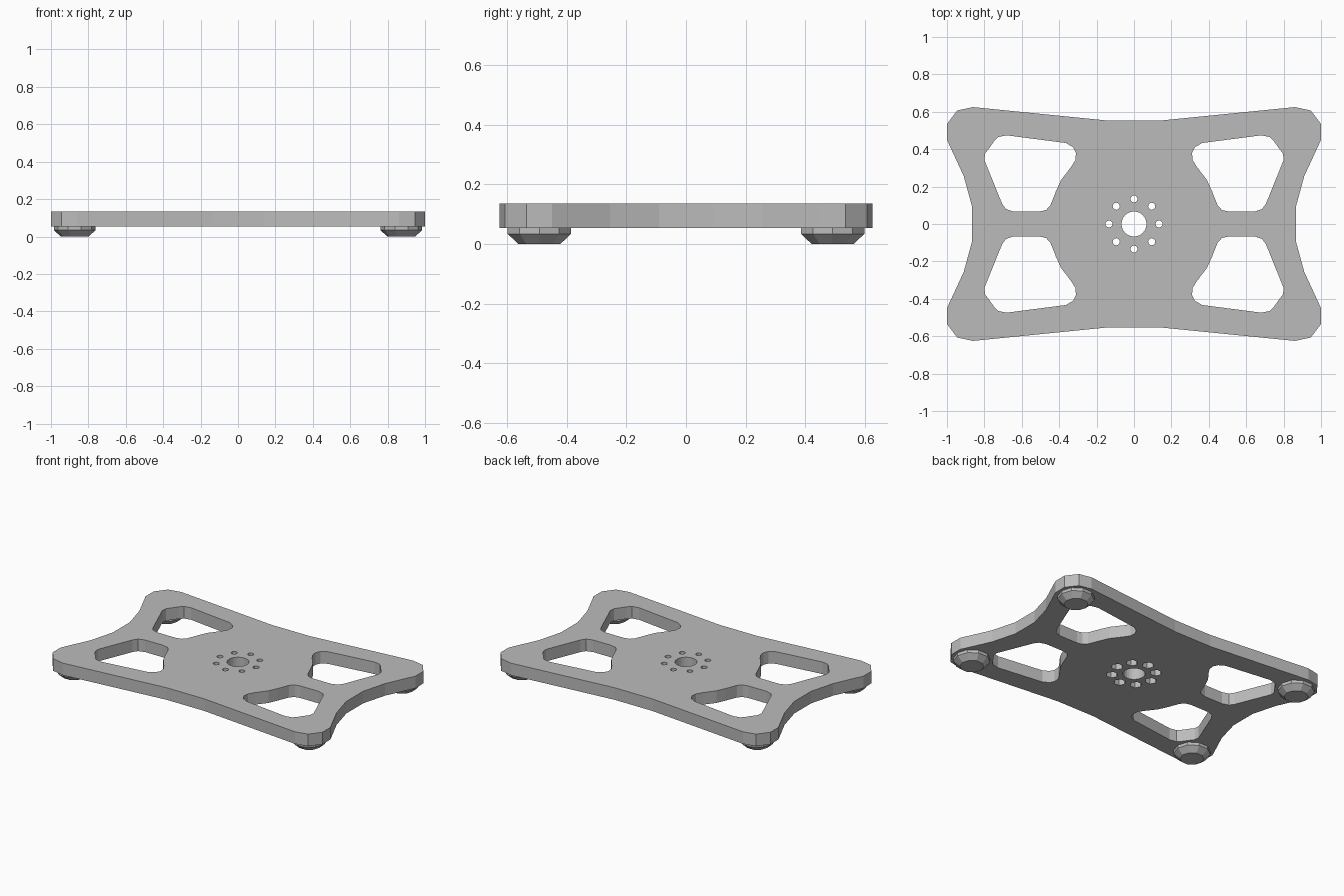
import bpy, bmesh
from math import cos, sin, pi

BOTTOM, TOP = 0.054, 0.135

cube = bpy.data.objects.get("Cube")
if cube:
    bpy.data.objects.remove(cube, do_unlink=True)

grey = bpy.data.materials.new("plain_grey")
grey.use_nodes = True
grey.diffuse_color = (0.5, 0.5, 0.5, 1)
grey.node_tree.nodes["Principled BSDF"].inputs["Base Color"].default_value = (0.5, 0.5, 0.5, 1)


def loft(name, rings):
    """Solid skinned through rings of (points, z), capped at both ends."""
    bm = bmesh.new()
    loops = [[bm.verts.new((x, y, z)) for x, y in pts] for pts, z in rings]
    n = len(loops[0])
    for low, high in zip(loops, loops[1:]):
        for i in range(n):
            j = (i + 1) % n
            bm.faces.new((low[i], low[j], high[j], high[i]))
    bm.faces.new(loops[0][::-1])
    bm.faces.new(loops[-1])
    bmesh.ops.recalc_face_normals(bm, faces=bm.faces)
    mesh = bpy.data.meshes.new(name)
    bm.to_mesh(mesh)
    bm.free()
    mesh.materials.append(grey)
    obj = bpy.data.objects.new(name, mesh)
    bpy.context.collection.objects.link(obj)
    return obj


def circle(cx, cy, r, n, turn=0.0):
    return [(cx + r * cos(turn + 2 * pi * i / n), cy + r * sin(turn + 2 * pi * i / n))
            for i in range(n)]


def mirrored(pts, sx, sy):
    out = [(x * sx, y * sy) for x, y in pts]
    return out if sx * sy > 0 else out[::-1]


def cut(target, pts, z0, z1):
    cutter = loft("cutter", [(pts, z0), (pts, z1)])
    cutter.hide_render = True
    mod = target.modifiers.new("cut", 'BOOLEAN')
    mod.operation = 'DIFFERENCE'
    mod.solver = 'EXACT'
    mod.object = cutter
    bpy.context.view_layer.objects.active = target
    bpy.ops.object.modifier_apply(modifier=mod.name)
    bpy.data.objects.remove(cutter, do_unlink=True)


# Plate: one quarter of the waisted outline, mirrored round
quarter = [(0.865, 0.09), (0.91, 0.255), (1.0, 0.45), (1.0, 0.535),
           (0.945, 0.607), (0.86, 0.625), (0.14, 0.553)]
quadrants = [(1, 1), (-1, 1), (-1, -1), (1, -1)]
outline = [p for sx, sy in quadrants for p in mirrored(quarter, sx, sy)]
plate = loft("base_plate", [(outline, BOTTOM), (outline, TOP)])

# Four rounded windows
window = [(0.68, 0.474), (0.364, 0.433), (0.325, 0.41), (0.31, 0.38), (0.314, 0.34),
          (0.34, 0.30), (0.39, 0.235), (0.417, 0.176), (0.447, 0.10), (0.47, 0.075),
          (0.508, 0.066), (0.642, 0.066), (0.685, 0.08), (0.706, 0.11), (0.80, 0.342),
          (0.797, 0.375), (0.775, 0.405), (0.75, 0.44), (0.727, 0.465)][::-1]
for sx, sy in quadrants:
    cut(plate, mirrored(window, sx, sy), 0, 0.2)

# Central bore, ring of bolt holes and hexagonal nut pockets underneath
cut(plate, circle(0, 0, 0.067, 24), 0, 0.2)
for x, y in circle(0, 0, 0.134, 8):
    cut(plate, circle(x, y, 0.019, 12), 0, 0.2)
    cut(plate, circle(x, y, 0.037, 6), 0, BOTTOM + 0.04)

# Feet: short collar with a tapered pad
for sx, sy in quadrants:
    side = "left" if sx > 0 else "right"
    end = "back" if sy > 0 else "front"
    cx, cy = 0.873 * sx, 0.492 * sy
    loft(f"foot_{end}_{side}", [(circle(cx, cy, 0.074, 10), 0),
                                (circle(cx, cy, 0.112, 10), 0.034),
                                (circle(cx, cy, 0.112, 10), BOTTOM)])
